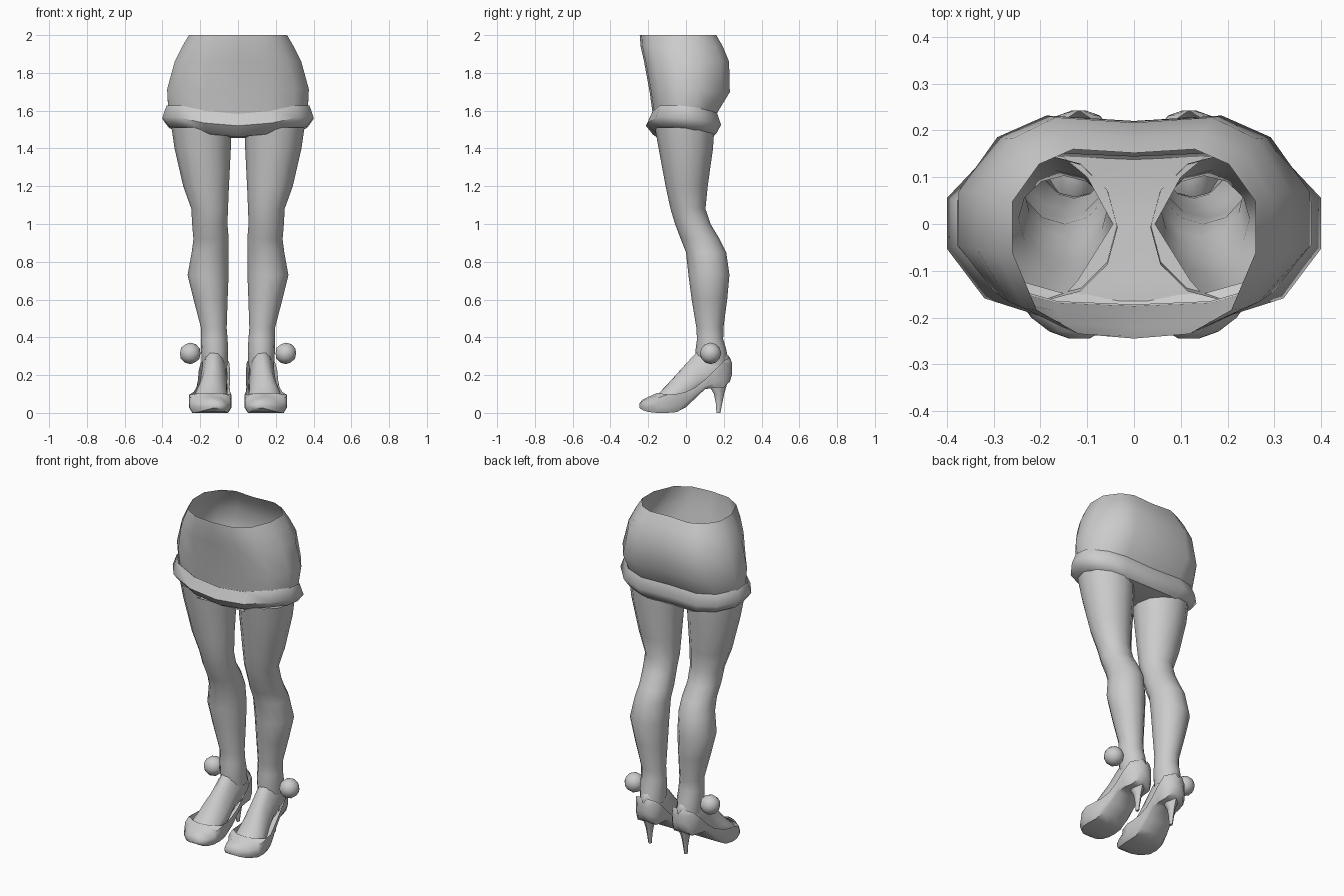
import bpy, bmesh, math

cube = bpy.data.objects.get("Cube")
if cube:
    bpy.data.objects.remove(cube)

grey = bpy.data.materials.new("light grey")
grey.use_nodes = True
COLOR = (0.6, 0.6, 0.6, 1)
grey.diffuse_color = COLOR
grey.node_tree.nodes["Principled BSDF"].inputs["Base Color"].default_value = COLOR


def finish(name, bm, angle=50, flip=False):
    """Turn a bmesh into a smooth-shaded object."""
    bmesh.ops.remove_doubles(bm, verts=bm.verts, dist=0.0005)
    bmesh.ops.recalc_face_normals(bm, faces=bm.faces)
    if flip:
        bmesh.ops.reverse_faces(bm, faces=bm.faces)
    me = bpy.data.meshes.new(name)
    bm.to_mesh(me)
    bm.free()
    me.materials.append(grey)
    ob = bpy.data.objects.new(name, me)
    bpy.context.collection.objects.link(ob)
    bpy.ops.object.select_all(action='DESELECT')
    ob.select_set(True)
    bpy.context.view_layer.objects.active = ob
    bpy.ops.object.shade_smooth_by_angle(angle=math.radians(angle))
    return ob


def loft(name, rings, closed=True, cap_start=False, cap_end=False, angle=50):
    """Skin a list of equal-length point rings."""
    bm = bmesh.new()
    vs = [[bm.verts.new(p) for p in r] for r in rings]
    n = len(rings[0])
    for a, b in zip(vs, vs[1:]):
        for i in range(n if closed else n - 1):
            j = (i + 1) % n
            bm.faces.new((a[i], a[j], b[j], b[i]))
    if cap_start:
        bm.faces.new(vs[0])
    if cap_end:
        bm.faces.new(vs[-1])
    return finish(name, bm, angle)


# Half outline of the hips, front centre to back centre, with a height offset
OUTLINE = [(0, -1, -.035), (.45, -.96, -.02), (.8, -.75, .01), (1, -.25, .01),
           (1, .3, 0), (.78, .8, -.02), (.5, 1, -.03), (0, .95, -.03)]


def hip_ring(z, hx, front, back, wave=1.0):
    half = [(x * hx, y * (front if y < 0 else back), z + wave * dz)
            for x, y, dz in OUTLINE]
    return half + [(-x, y, zz) for x, y, zz in half[-2:0:-1]]


# Skirt, open at the waist
loft("skirt", [hip_ring(2.0, .26, .245, .16, 0),
               hip_ring(1.94, .295, .24, .195, 0),
               hip_ring(1.86, .335, .222, .228, 0),
               hip_ring(1.71, .375, .192, .232, .4),
               hip_ring(1.61, .37, .175, .16)], angle=70)

# Rolled hem around the bottom of the skirt
loft("skirt_hem", [hip_ring(1.60, .362, .172, .152),
                   hip_ring(1.618, .378, .183, .164),
                   hip_ring(1.555, .40, .212, .186),
                   hip_ring(1.508, .365, .175, .16),
                   hip_ring(1.495, .33, .155, .145)], angle=60)

# Bridge between the tops of the legs
bm = bmesh.new()
rows = []
for y, w, z in [(-.165, .16, 1.47), (-.12, .12, 1.47), (0, .045, 1.455),
                (.1, .10, 1.46), (.15, .16, 1.465)]:
    rows.append([bm.verts.new((x, y, z)) for x in (-w, 0, w)])
for a, b in zip(rows, rows[1:]):
    for i in range(2):
        bm.faces.new((a[i], a[i + 1], b[i + 1], b[i]))
finish("crotch", bm, flip=False)

# Leg sections: height, inner x, outer x, front y, back y
LEG = [(1.51, .035, .352, -.165, .15), (1.40, .038, .336, -.145, .143),
       (1.20, .048, .290, -.108, .115), (1.08, .053, .247, -.082, .103),
       (1.00, .056, .243, -.058, .13), (.92, .049, .236, -.028, .178),
       (.85, .05, .245, .0, .213), (.73, .05, .267, .013, .23),
       (.60, .055, .235, .03, .218), (.45, .06, .196, .055, .198),
       (.39, .055, .197, .058, .197), (.33, .052, .196, .05, .215),
       (.25, .055, .19, .06, .222)]

# Foot stations along y: centre x, half width, bottom z, top z
FOOT = [(.228, .12, .03, .19, .30), (.20, .122, .062, .15, .33),
        (.13, .125, .075, .14, .36), (.06, .128, .076, .10, .325),
        (.0, .132, .083, .045, .26), (-.05, .14, .094, .02, .205),
        (-.10, .146, .100, .015, .15), (-.145, .147, .095, .015, .102),
        (-.19, .142, .07, .02, .08)]
FOOT_SECTION = [(0, 0), (.7, 0), (1, .25), (.9, .52), (.6, .82), (.28, .97), (0, 1)]

# Shoe stations along y: centre x, half width, bottom z, rim z, rim width factor
SHOE = [(.243, .118, .014, .20, .265, 0), (.232, .118, .045, .165, .295, .35),
        (.20, .121, .074, .135, .275, .95), (.15, .125, .083, .133, .225, 1),
        (.10, .128, .084, .125, .175, 1), (.05, .132, .088, .078, .135, 1),
        (.0, .138, .096, .03, .112, 1), (-.05, .144, .107, .004, .10, 1),
        (-.10, .147, .113, .0, .098, .94), (-.145, .146, .110, .0, .104, .5),
        (-.155, .145, .107, .0, .104, 0), (-.20, .136, .084, .005, .085, 0),
        (-.23, .125, .056, .015, .07, 0), (-.245, .117, .022, .025, .052, 0)]


def shoe_section(s, y, cx, w, zb, zt, rim):
    """Open trough from rim to rim; a rim factor of zero closes the top."""
    h = zt - zb
    shoulder = .55 + .45 * rim
    half = [(w * rim, zt), (w * (.6 + .4 * rim), zb + h * (.88 + .07 * rim)),
            (w * (.93 + .07 * rim), zb + h * shoulder), (w, zb + h * .3),
            (w * .84, zb)]
    pts = half + [(0, zb)] + [(-x, z) for x, z in half[::-1]]
    return [(s * (cx + x), y, z) for x, z in pts]


# Heel sections: height, front y, back y, half width
HEEL = [(.19, .11, .225, .05), (.14, .125, .214, .036), (.10, .148, .202, .02),
        (.05, .158, .192, .013), (0, .161, .182, .009)]

for s, side in ((1, "left"), (-1, "right")):
    # Leg
    rings = []
    for z, xi, xo, yf, yb in LEG:
        cx, cy = (xi + xo) / 2, (yf + yb) / 2
        rx, ry = (xo - xi) / 2, (yb - yf) / 2
        rings.append([(s * (cx + rx * math.cos(t)), cy + ry * math.sin(t), z)
                      for t in (math.tau * i / 12 for i in range(12))])
    loft(side + "_leg", rings, angle=80)

    # Foot
    rings = []
    for y, cx, w, zb, zt in FOOT:
        pts = FOOT_SECTION + [(-x, z) for x, z in FOOT_SECTION[-2:0:-1]]
        rings.append([(s * (cx + .93 * w * x), y, zb + .012 + (zt - zb - .012) * z)
                      for x, z in pts])
    loft(side + "_foot", rings, cap_start=True, cap_end=True, angle=70)

    # Shoe
    loft(side + "_shoe", [shoe_section(s, *st) for st in SHOE], closed=False,
         cap_start=True, cap_end=True, angle=48)

    # Heel
    rings = []
    for z, yf, yb, w in HEEL:
        cy, ry = (yf + yb) / 2, (yb - yf) / 2
        rings.append([(s * .12 + w * math.cos(t), cy + ry * math.sin(t), z)
                      for t in (math.tau * i / 8 for i in range(8))])
    loft(side + "_heel", rings, cap_end=True)

    # Ankle pompom
    bm = bmesh.new()
    bmesh.ops.create_icosphere(bm, subdivisions=2, radius=.057)
    bmesh.ops.translate(bm, verts=bm.verts, vec=(s * .253, .13, .315))
    finish(side + "_pompom", bm, angle=45)
